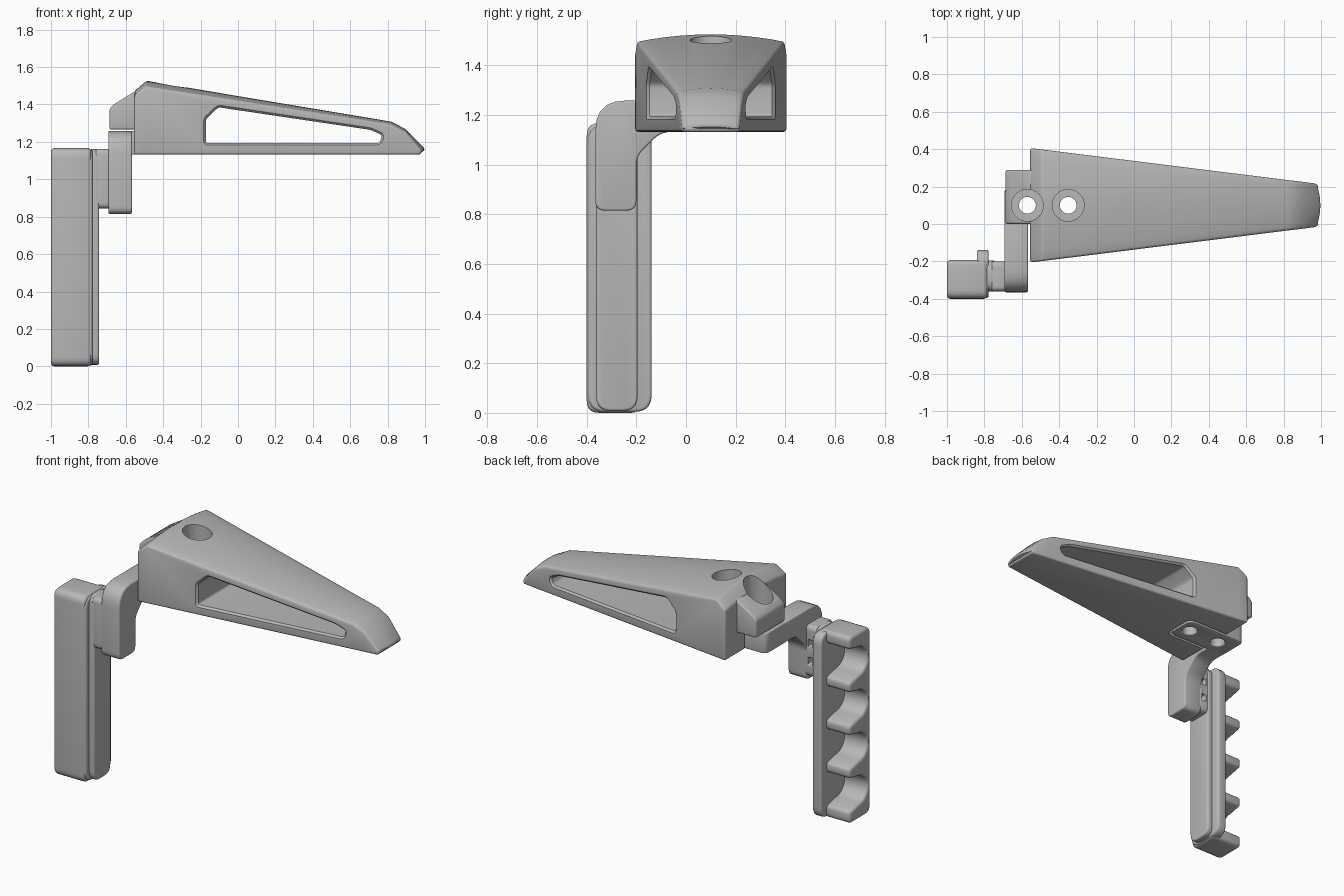
import bpy, bmesh, math
from mathutils import Vector

if "Cube" in bpy.data.objects:
    bpy.data.objects.remove(bpy.data.objects["Cube"], do_unlink=True)

GREY = (0.48, 0.48, 0.48, 1)
grey = bpy.data.materials.new("matte grey")
grey.use_nodes = True
grey.diffuse_color = GREY
grey.node_tree.nodes["Principled BSDF"].inputs["Base Color"].default_value = GREY


def loft(name, rings):
    """Skin a closed solid through rings of points."""
    bm = bmesh.new()
    rings = [[bm.verts.new(p) for p in ring] for ring in rings]
    for a, b in zip(rings, rings[1:]):
        for i in range(len(a)):
            j = (i + 1) % len(a)
            bm.faces.new((a[i], a[j], b[j], b[i]))
    bm.faces.new(rings[0])
    bm.faces.new(rings[-1])
    bmesh.ops.recalc_face_normals(bm, faces=bm.faces)
    mesh = bpy.data.meshes.new(name)
    bm.to_mesh(mesh)
    bm.free()
    mesh.materials.append(grey)
    ob = bpy.data.objects.new(name, mesh)
    bpy.context.collection.objects.link(ob)
    return ob


def prism(name, pts, axis, lo, hi):
    """Extrude an outline along x, y or z."""
    place = {"x": lambda u, v, d: (d, u, v), "y": lambda u, v, d: (u, d, v),
             "z": lambda u, v, d: (u, v, d)}[axis]
    return loft(name, [[place(u, v, d) for u, v in pts] for d in (lo, hi)])


def rounded(pts, radii, steps=5):
    """Round each corner of an outline by its own radius."""
    out = []
    for i, (p, r) in enumerate(zip(pts, radii)):
        p, a, b = Vector(p), Vector(pts[i - 1]), Vector(pts[(i + 1) % len(pts)])
        if r == 0:
            out.append(p)
            continue
        s, e = p + (a - p).normalized() * r, p + (b - p).normalized() * r
        for k in range(steps + 1):
            t = k / steps
            out.append(s * (1 - t) ** 2 + p * (2 * t * (1 - t)) + e * t * t)
    return out


def grown(pts, d):
    """Offset a counter-clockwise outline outwards."""
    out = []
    for i, p in enumerate(pts):
        along = (pts[(i + 1) % len(pts)] - pts[i - 1]).normalized()
        out.append(p + Vector((along.y, -along.x)) * d)
    return out


def rect(u0, u1, v0, v1):
    return [(u0, v0), (u1, v0), (u1, v1), (u0, v1)]


def cylinder(name, x, y, r, lo, hi):
    ring = [(x + r * math.cos(math.tau * k / 32), y + r * math.sin(math.tau * k / 32))
            for k in range(32)]
    return prism(name, ring, "z", lo, hi)


def finish(ob, bevel, cutters=(), bevel_first=False):
    """Cut, soften the edges and shade smooth."""
    def soften():
        b = ob.modifiers.new("soft edges", "BEVEL")
        b.width, b.segments, b.limit_method = bevel, 3, "ANGLE"
        b.angle_limit = math.radians(35)

    if bevel_first:
        soften()
    for c in cutters:
        m = ob.modifiers.new("cut", "BOOLEAN")
        m.operation, m.object, m.solver = "DIFFERENCE", c, "EXACT"
    if not bevel_first:
        soften()
    bpy.ops.object.select_all(action="DESELECT")
    ob.select_set(True)
    bpy.context.view_layer.objects.active = ob
    for name in [m.name for m in ob.modifiers]:
        bpy.ops.object.modifier_apply(modifier=name)
    bpy.ops.object.shade_smooth_by_angle(angle=math.radians(35))
    for c in cutters:
        bpy.data.objects.remove(c, do_unlink=True)


SCREWS = (-0.57, -0.352)
MID = 0.1


def counterbores():
    return [cylinder("counterbore", x, MID, 0.085, 1.32, 1.7) for x in SCREWS]


def screw_holes():
    return [cylinder("screw_hole", x, MID, 0.045, 1, 1.5) for x in SCREWS]


# Tapered wedge with a crowned top: x, top height, half width, crown
BASE = 1.132
rings = []
for x, top, half, crown in ((-0.555, 1.473, 0.306, 0.025), (-0.49, 1.527, 0.298, 0.03),
                            (0.82, 1.308, 0.135, 0.015), (0.89, 1.272, 0.127, 0.014),
                            (1.0, 1.163, 0.115, 0.008)):
    tip = 0.02 if x > 0.95 else 0
    ring = [(-half, BASE)]
    ring += [(half * t, top - crown * t * t) for t in (k / 5 - 1 for k in range(11))]
    ring.append((half, BASE))
    rings.append([(x - tip * (y / half) ** 2, MID + y, z) for y, z in ring])
wedge = loft("wedge_body", rings)

# Side window with chamfered rims that follow the tapered sides
outline = rounded([(-0.172, 1.194), (0.755, 1.194), (0.772, 1.235), (0.71, 1.264),
                   (-0.105, 1.385), (-0.172, 1.322)],
                  [0.012, 0.015, 0.015, 0.02, 0.015, 0.015], 3)


def window_ring(side, depth, grow):
    return [(x, MID + side * (0.298 - 0.1235 * (x + 0.49) - depth), z)
            for x, z in grown(outline, grow)]


window = loft("window_cutter", [window_ring(-1, -0.012, 0.024), window_ring(-1, 0.012, 0),
                                window_ring(1, 0.012, 0), window_ring(1, -0.012, 0.024)])
pocket = prism("pocket_cutter", rounded(rect(-0.8, -0.262, -0.012, 0.212), [0, 0.05, 0.05, 0]),
               "z", 1, 1.265)
finish(wedge, 0.018, [window, pocket] + counterbores() + screw_holes(), bevel_first=True)

# Clamp block behind the wedge, sloping like its back
clamp = prism("clamp_block", [(-0.688, 1.265), (-0.53, 1.265), (-0.53, 1.478), (-0.565, 1.462),
                              (-0.665, 1.4), (-0.688, 1.375)], "y", 0, 0.29)
finish(clamp, 0.012, counterbores() + screw_holes(), bevel_first=True)

# Mounting plate under the wedge
plate = prism("mounting_plate", rounded(rect(-0.693, -0.275, 0, 0.2), [0, 0.05, 0.05, 0.04]),
              "z", BASE, 1.258)
finish(plate, 0.006, screw_holes())

# Bent arm dropping from the plate
arm = prism("bent_arm", rounded([(-0.365, 0.815), (-0.2, 0.815), (-0.2, 1.035), (-0.1, BASE),
                                 (0.02, BASE), (0.02, 1.258), (-0.365, 1.258)],
                                [0.04, 0.04, 0.04, 0.04, 0, 0, 0.12]), "x", -0.693, -0.567)
finish(arm, 0.008)

# Slide connector with locking notches
slide = prism("slide_connector", rounded(rect(-0.36, -0.2, 0.845, 1.163), [0.03] * 4),
              "x", -0.76, -0.685)
notches = [prism("notch_cutter", rect(-0.24, -0.1, z, z + 0.045), "x", -0.735, -0.705)
           for z in (0.92, 1.03)]
finish(slide, 0.005, notches)

# Rail and backing plate of the grip
rail = prism("grip_rail", rounded(rect(-0.362, -0.195, 0.008, 1.163), [0.06] * 4),
             "x", -0.79, -0.743)
finish(rail, 0.01)
back = prism("grip_plate", rounded(rect(-0.395, -0.138, 0.004, 1.16), [0.07] * 4),
             "x", -0.84, -0.777)
finish(back, 0.012)

# Grip with four finger grooves along the back
FRONT, REAR, TOP = -0.4, -0.192, 1.167
corners = rounded(rect(FRONT, REAR, 0, TOP), [0.05, 0.03, 0.03, 0.05])
half_count = len(corners) // 2
grooves = []
for k in range(4):
    zc = 0.18 + 0.269 * k
    grooves.append((REAR, zc - 0.105))
    for s in range(13):
        a = math.pi * (s / 12 - 0.5)
        grooves.append((-0.285 - 0.085 * math.cos(a), zc + 0.085 * math.sin(a)))
    grooves.append((REAR, zc + 0.105))
grip = prism("finger_grip", corners[:half_count] + grooves + corners[half_count:],
             "x", -1, -0.785)
finish(grip, 0.018)
